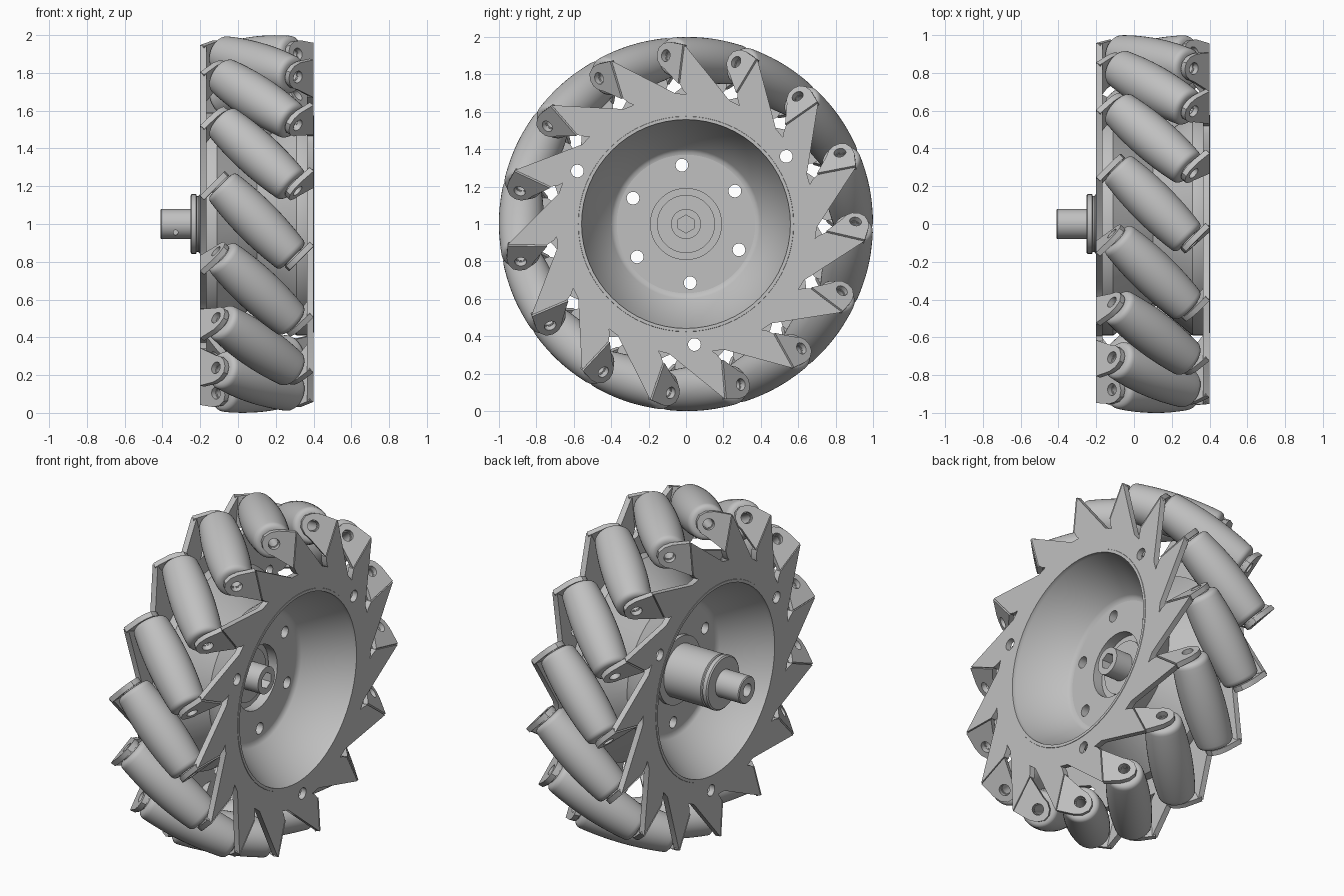
import bpy, bmesh, math
from math import cos, sin, pi, radians, sqrt
from mathutils import Matrix, Vector

cube = bpy.data.objects.get("Cube")
if cube:
    bpy.data.objects.remove(cube, do_unlink=True)

COUNT = 15                    # rollers round the wheel
STEP = 2 * pi / COUNT
PHASE = radians(-13)          # angle of the first roller
AXIS_R = 0.88                 # roller axis distance from the wheel centre
MID = 0.1                     # middle of the wheel along x
PLATE = 0.017                 # half the sheet thickness

metal = bpy.data.materials.new("light grey metal")
metal.use_nodes = True
metal.diffuse_color = (0.53, 0.53, 0.53, 1)
metal.node_tree.nodes["Principled BSDF"].inputs["Base Color"].default_value = (0.53, 0.53, 0.53, 1)

# Wheel frame: local x -> world y, local y -> world z, local z -> world x
WHEEL = Matrix.Translation((MID, 0, 1)) @ Matrix(
    ((0, 0, 1, 0), (1, 0, 0, 0), (0, 1, 0, 0), (0, 0, 0, 1)))
FLIP = Matrix.Rotation(pi, 4, 'X')


def spoke(i):
    return WHEEL @ Matrix.Rotation(PHASE + i * STEP, 4, 'Z')


def place(name, mesh, matrix):
    ob = bpy.data.objects.new(name, mesh)
    bpy.context.scene.collection.objects.link(ob)
    ob.matrix_world = matrix
    return ob


def finish(bm, name, angle=35):
    bmesh.ops.remove_doubles(bm, verts=bm.verts, dist=1e-5)
    bmesh.ops.recalc_face_normals(bm, faces=bm.faces)
    me = bpy.data.meshes.new(name)
    bm.to_mesh(me)
    bm.free()
    me.materials.clear()
    me.materials.append(metal)
    me.shade_smooth()
    me.set_sharp_from_angle(angle=radians(angle))
    return me


def lathe(name, profile, closed=True, steps=64):
    """Spin an (r, z) profile round local z."""
    bm = bmesh.new()
    vs = [bm.verts.new((r, 0, z)) for r, z in profile]
    pairs = list(zip(vs, vs[1:])) + ([(vs[-1], vs[0])] if closed else [])
    es = [bm.edges.new(p) for p in pairs]
    bmesh.ops.spin(bm, geom=vs + es, cent=(0, 0, 0), axis=(0, 0, 1),
                   angle=2 * pi, steps=steps, use_duplicate=False)
    return finish(bm, name)


def circle(r, cx=0, cy=0, n=32):
    return [(cx + r * cos(2 * pi * k / n), cy + r * sin(2 * pi * k / n)) for k in range(n)]


def holes_at(dist, angles, r=0.034):
    return [circle(r, dist * cos(a), dist * sin(a), 20) for a in angles]


def sheet(name, loops, half):
    """Flat sheet from an outline and hole loops."""
    cu = bpy.data.curves.new(name, 'CURVE')
    cu.dimensions = '2D'
    cu.fill_mode = 'BOTH'
    cu.extrude = half
    for pts in loops:
        sp = cu.splines.new('POLY')
        sp.points.add(len(pts) - 1)
        for p, (x, y) in zip(sp.points, pts):
            p.co = (x, y, 0, 1)
        sp.use_cyclic_u = True
    tmp = place(name, cu, Matrix())
    dg = bpy.context.evaluated_depsgraph_get()
    raw = bpy.data.meshes.new_from_object(tmp.evaluated_get(dg))
    bm = bmesh.new()
    bm.from_mesh(raw)
    bpy.data.objects.remove(tmp)
    bpy.data.curves.remove(cu)
    bpy.data.meshes.remove(raw)
    return finish(bm, name)


# Toothed side plates, with three tie holes each
tooth = [(0.95, 0.125), (0.74, 0.125), (0.705, 0.10), (0.69, 0.08), (0.685, 0.14)]
outline = []
for i in range(COUNT):
    a = i * STEP
    outline += [(r * cos(a) - t * sin(a), r * sin(a) + t * cos(a)) for r, t in tooth]
tie = [radians(34 + 120 * k) - PHASE for k in range(3)]
for name, sign, turn in (("left", 1, Matrix()), ("right", -1, FLIP)):
    loops = [outline, circle(0.565, n=64)] + holes_at(0.646, [sign * a for a in tie])
    me = sheet(name + "_plate", loops, PLATE)
    place(name + "_plate", me, spoke(0) @ turn @ Matrix.Translation((0, 0, 0.3 - PLATE)))

# Conical dishes with a rim lip
dish = lathe("dish", [(0.558, 0.302), (0.575, 0.302), (0.59, 0.27), (0.59, 0.21), (0.42, 0.0),
                      (0.37, 0.0), (0.37, 0.03), (0.385, 0.033), (0.4, 0.045), (0.555, 0.28)])
place("left_dish", dish, WHEEL)
place("right_dish", dish, WHEEL @ FLIP)

# Web disc with six bolt holes
web = sheet("web", [circle(0.4, n=64), circle(0.19, n=48)]
            + holes_at(0.315, [radians(34 + 60 * k) for k in range(6)]), 0.03)
place("web", web, WHEEL)

# Hub with shaft stubs on both sides
hub = place("hub", lathe("hub", [
    (0, 0.09), (0.08, 0.09), (0.08, -0.02), (0.155, -0.02), (0.155, -0.035), (0.2, -0.035),
    (0.2, -0.06), (0.155, -0.06), (0.155, -0.305), (0.147, -0.31), (0.147, -0.318),
    (0.158, -0.322), (0.158, -0.345), (0.15, -0.352), (0.08, -0.352), (0.08, -0.505),
    (0.075, -0.51), (0, -0.51)], closed=False), WHEEL)


def cut(target, r, depth, sides, matrix):
    bm = bmesh.new()
    bmesh.ops.create_cone(bm, cap_ends=True, segments=sides, radius1=r, radius2=r, depth=depth)
    tool = place("cutter", finish(bm, "cutter"), matrix)
    tool.hide_render = True
    mod = target.modifiers.new("cut", 'BOOLEAN')
    mod.operation = 'DIFFERENCE'
    mod.solver = 'EXACT'
    mod.object = tool
    bpy.context.view_layer.update()
    dg = bpy.context.evaluated_depsgraph_get()
    me = bpy.data.meshes.new_from_object(target.evaluated_get(dg))
    target.modifiers.clear()
    target.data = me
    bpy.data.objects.remove(tool)
    me.set_sharp_from_angle(angle=radians(35))


# Hex socket, shaft bore and set screw hole
cut(hub, 0.048, 0.12, 6, WHEEL @ Matrix.Translation((0, 0, 0.09)))
cut(hub, 0.038, 0.2, 24, WHEEL @ Matrix.Translation((0, 0, -0.51)))
cut(hub, 0.013, 0.1, 16, Matrix.Translation((-0.33, -0.08, 0.955)) @ Matrix.Rotation(pi / 2, 4, 'X'))

# Barrel roller: curved so that all rollers together form a round tread
HALF = 0.27
FIL = 0.03


def barrel(s):
    return 1.0 - sqrt(AXIS_R ** 2 + s * s / 2)


side = []
for k in range(-8, 9):
    s = (HALF - FIL) * k / 8
    side.append((barrel(s), s))
end_r = barrel(HALF - FIL)
cap = [(end_r - FIL + FIL * cos(a), HALF - FIL + FIL * sin(a))
       for a in (pi / 8, pi / 4, 3 * pi / 8, pi / 2)]
profile = [(r, -z) for r, z in reversed(cap)] + side + cap
bore = 0.028
roller = lathe("roller", [(bore, -HALF)] + profile + [(bore, HALF)], steps=40)
collar = lathe("collar", [(0.03, 0.262), (0.06, 0.262), (0.06, 0.277), (0.03, 0.277)], steps=28)

# Bent tab that carries one roller end, with rounded tip and pin hole
tab_shape = [(0.74, -0.118), (0.95, -0.118), (0.955, -0.02), (0.945, 0.025), (0.92, 0.058),
             (0.885, 0.068), (0.85, 0.058), (0.822, 0.03), (0.81, 0.0)]
tab = sheet("tab", [tab_shape, circle(0.032, AXIS_R, 0, 24)], PLATE - 0.002)

TILT = Matrix.Rotation(-pi / 4, 4, 'X')
for i in range(COUNT):
    n = str(i + 1)
    axis = spoke(i) @ TILT @ Matrix.Translation((AXIS_R, 0, 0))
    place("roller_" + n, roller, axis)
    for name, turn in (("left", Matrix()), ("right", FLIP)):
        base = spoke(i) @ turn @ TILT
        place(name + "_tab_" + n, tab, base @ Matrix.Translation((0, 0, 0.292)))
        place(name + "_collar_" + n, collar, base @ Matrix.Translation((AXIS_R, 0, 0)))
